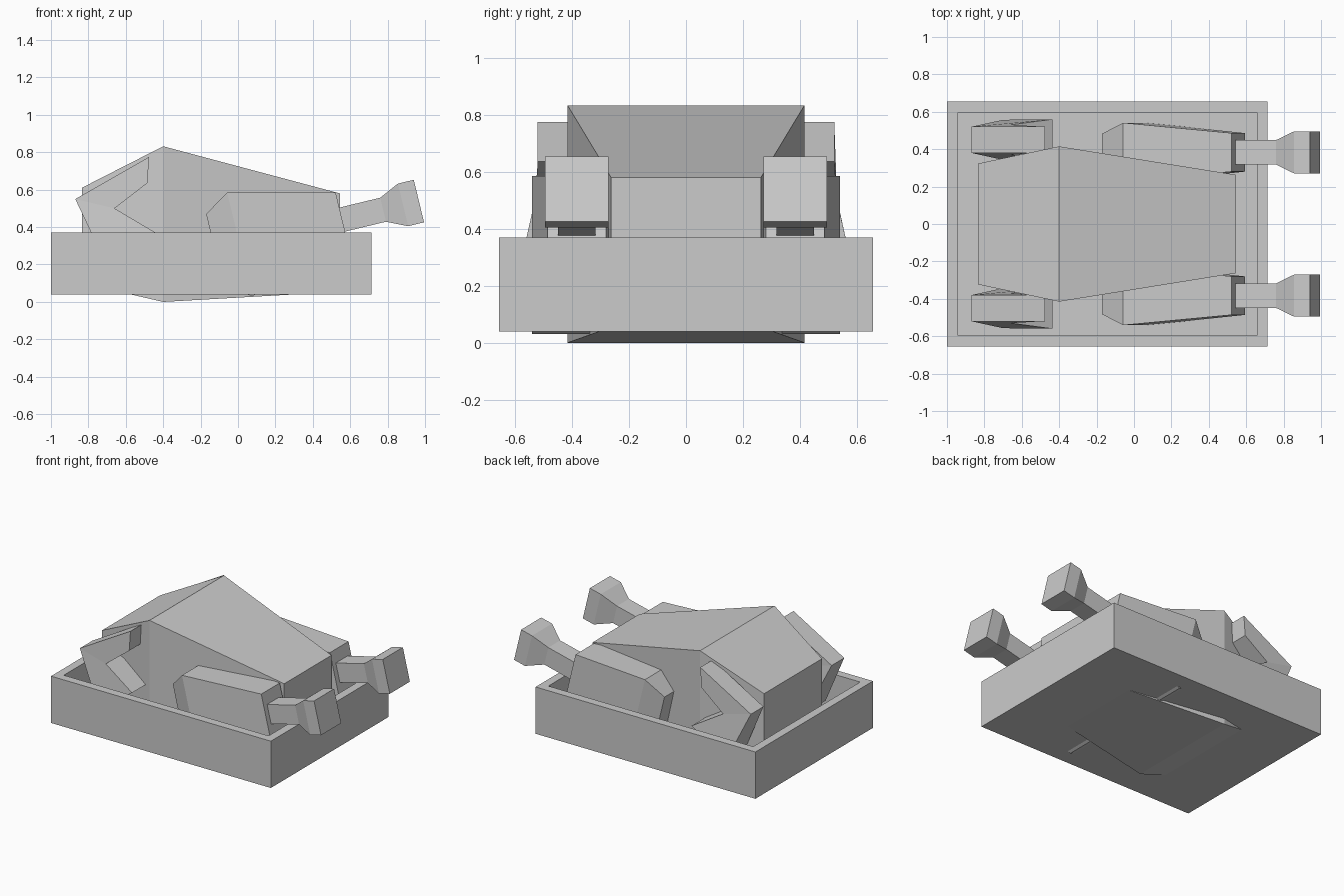
import bpy, bmesh
from mathutils import Vector

if "Cube" in bpy.data.objects:
    bpy.data.objects.remove(bpy.data.objects["Cube"])


def make_object(name, bm):
    bmesh.ops.recalc_face_normals(bm, faces=bm.faces)
    mesh = bpy.data.meshes.new(name)
    bm.to_mesh(mesh)
    bm.free()
    obj = bpy.data.objects.new(name, mesh)
    bpy.context.collection.objects.link(obj)
    return obj


def loft(name, sections, y=0.0):
    """Skin four-sided rings: (upper xz, lower xz, upper half width, lower half width)."""
    bm = bmesh.new()
    rings = []
    for (ux, uz), (lx, lz), uw, lw in sections:
        rings.append([bm.verts.new(p) for p in (
            (ux, y - uw, uz), (ux, y + uw, uz),
            (lx, y + lw, lz), (lx, y - lw, lz))])
    for a, b in zip(rings, rings[1:]):
        for i in range(4):
            j = (i + 1) % 4
            bm.faces.new((a[i], a[j], b[j], b[i]))
    bm.faces.new(rings[0])
    bm.faces.new(rings[-1])
    return make_object(name, bm)


def along_axis(sections):
    """Turn (distance, half height, half width) into rings on the tilted leg axis."""
    origin, axis, up = Vector((0.557, 0.44)), Vector((0.972, 0.235)), Vector((-0.235, 0.972))
    rings = []
    for s, h, w in sections:
        c = origin + axis * s
        rings.append((tuple(c + up * h), tuple(c - up * h), w, w))
    return rings


# Roasting tray: open box with thick walls
x0, x1, hy, zb, zt, wall, floor = -1.0, 0.715, 0.655, 0.04, 0.37, 0.083, 0.12
bm = bmesh.new()
bmesh.ops.create_cube(bm, size=1.0)
for v in bm.verts:
    v.co = (x0 if v.co.x < 0 else x1, hy * 2 * v.co.y, zb if v.co.z < 0 else zt)
bm.normal_update()
top = max(bm.faces, key=lambda f: f.calc_center_median().z)
bmesh.ops.inset_region(bm, faces=[top], thickness=wall)
inner = bmesh.ops.extrude_discrete_faces(bm, faces=[top])["faces"][0]
for v in inner.verts:
    v.co.z = floor
make_object("tray", bm)

# Bird body: three upright cross-sections
loft("roast_body", [
    ((-0.835, 0.61), (-0.835, 0.10), 0.323, 0.323),
    ((-0.40, 0.832), (-0.40, 0.0), 0.415, 0.415),
    ((0.545, 0.58), (0.545, 0.054), 0.263, 0.263)])

# Legs and wings on both sides
for side, s in (("right", -1), ("left", 1)):
    loft(side + "_thigh", along_axis([
        (-0.70, 0.20, 0.10), (-0.564, 0.285, 0.158), (0.0, 0.150, 0.103)]), s * 0.383)
    loft(side + "_leg_bone", along_axis([
        (-0.03, 0.066, 0.066), (0.225, 0.066, 0.066),
        (0.335, 0.117, 0.112), (0.422, 0.117, 0.112)]), s * 0.383)
    loft(side + "_wing", [
        ((-0.475, 0.775), (-0.485, 0.635), 0.07, 0.07),
        ((-0.87, 0.55), (-0.66, 0.50), 0.07, 0.08),
        ((-0.70, 0.19), (-0.435, 0.367), 0.107, 0.11)], s * 0.45)
